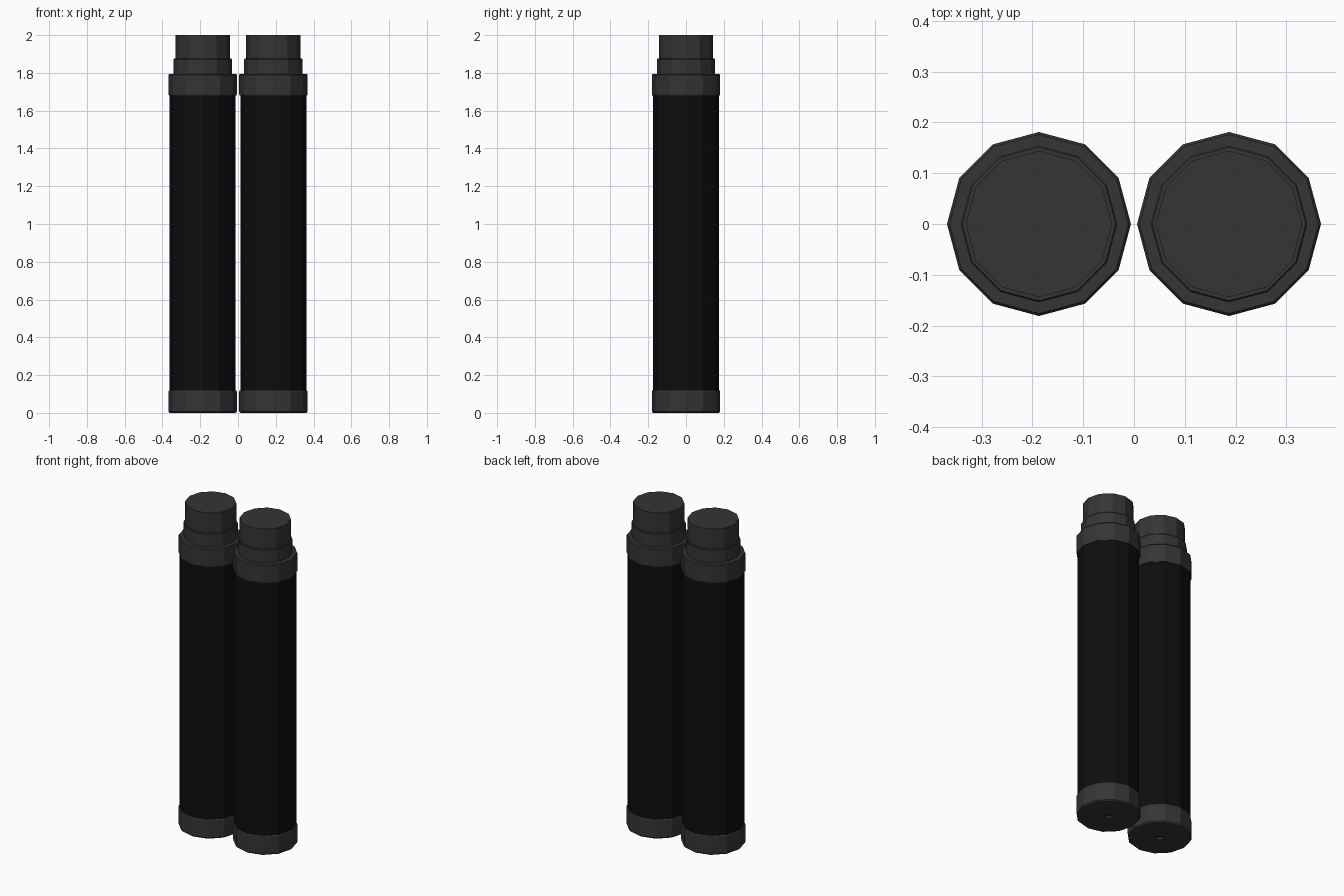
import bpy, bmesh, math

if "Cube" in bpy.data.objects:
    bpy.data.objects.remove(bpy.data.objects["Cube"])

SIDES = 12
OFFSET = 0.187


def material(name, rgb):
    m = bpy.data.materials.new(name)
    m.diffuse_color = (*rgb, 1)
    m.use_nodes = True
    m.node_tree.nodes["Principled BSDF"].inputs["Base Color"].default_value = m.diffuse_color
    return m


grey = material("dark grey cap", (0.035, 0.035, 0.035))
black = material("black tube", (0.004, 0.004, 0.004))


def lathe(name, profile, mat, x):
    """Turn a (radius, z) profile about a vertical axis; radius 0 closes an end."""
    bm = bmesh.new()
    rings = []
    for r, z in profile:
        if r == 0:
            rings.append([bm.verts.new((0, 0, z))] * SIDES)
        else:
            rings.append([bm.verts.new((r * math.cos(2 * math.pi * i / SIDES),
                                        r * math.sin(2 * math.pi * i / SIDES), z))
                          for i in range(SIDES)])
    for a, b in zip(rings, rings[1:]):
        for i in range(SIDES):
            j = (i + 1) % SIDES
            bm.faces.new(dict.fromkeys((a[i], a[j], b[j], b[i])))
    bmesh.ops.recalc_face_normals(bm, faces=bm.faces)
    # keep normals pointing outwards on the open tube parts
    side = max(bm.faces, key=lambda f: f.calc_center_median().xy.length)
    if side.normal.dot(side.calc_center_median()) < 0 and abs(side.normal.z) < 0.5:
        bmesh.ops.reverse_faces(bm, faces=bm.faces)
    me = bpy.data.meshes.new(name)
    bm.to_mesh(me)
    bm.free()
    me.materials.append(mat)
    ob = bpy.data.objects.new(name, me)
    ob.location.x = x
    bpy.context.collection.objects.link(ob)
    return ob


for label, x in (("left", -OFFSET), ("right", OFFSET)):
    # bottom cap with a small centre hole
    lathe(label + "_bottom_cap",
          [(0, 0.012), (0.017, 0.012), (0.02, 0), (0.174, 0), (0.181, 0.007),
           (0.181, 0.113), (0.178, 0.119), (0.174, 0.119)], grey, x)
    # long tube
    lathe(label + "_tube", [(0.175, 0.117), (0.175, 1.682)], black, x)
    # collar, stepped neck and plug on top
    lathe(label + "_collar_and_plug",
          [(0.174, 1.68), (0.178, 1.68), (0.181, 1.686), (0.181, 1.789),
           (0.176, 1.795), (0.154, 1.795), (0.154, 1.872), (0.151, 1.876),
           (0.144, 1.876), (0.144, 2.0), (0, 2.0)], grey, x)
